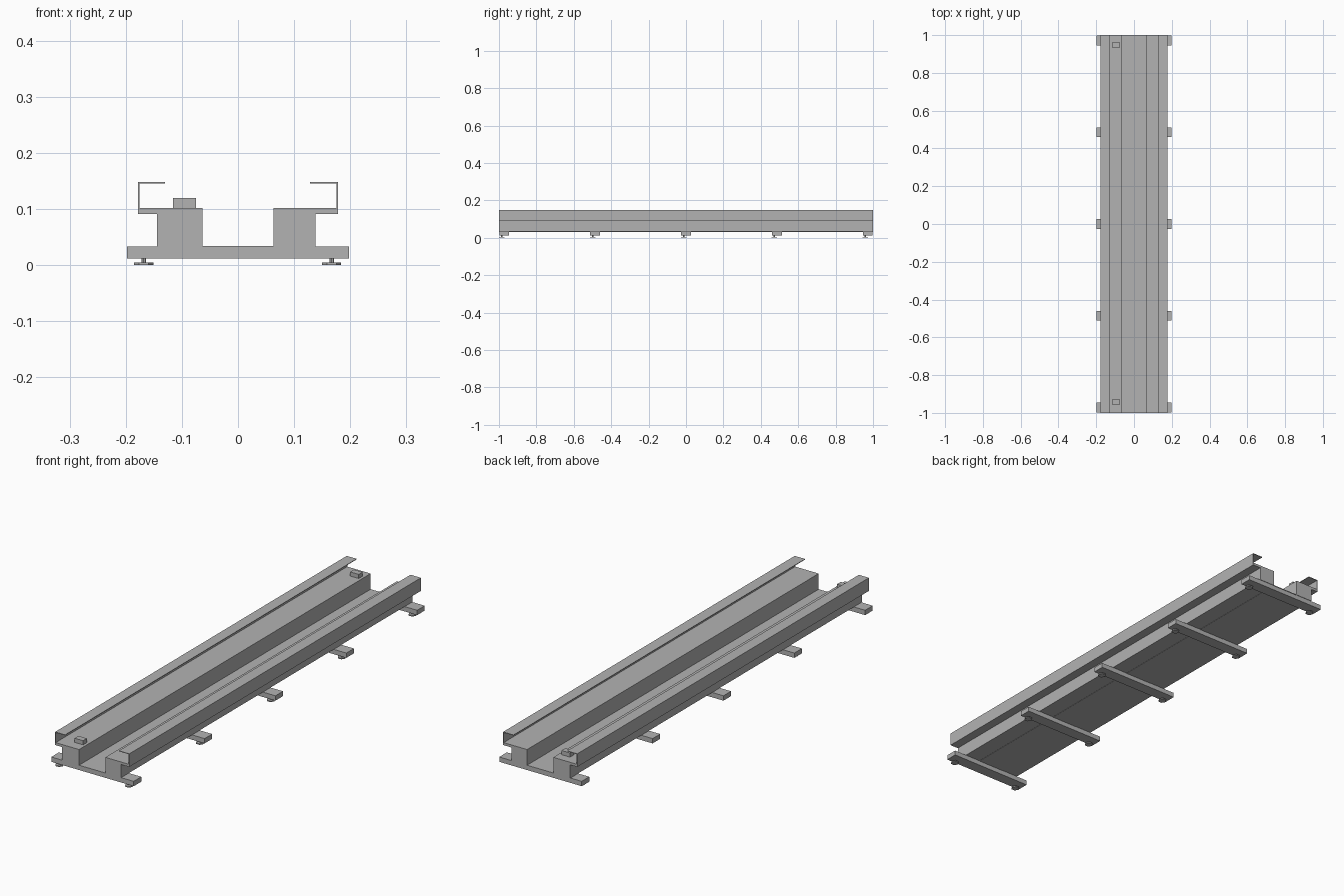
import bpy
import bmesh
from mathutils import Matrix, Vector

cube = bpy.data.objects.get("Cube")
if cube:
    bpy.data.objects.remove(cube, do_unlink=True)

# Single painted steel colour
steel = bpy.data.materials.new("grey steel")
steel.use_nodes = True
GREY = (0.45, 0.45, 0.45, 1)
steel.diffuse_color = GREY
steel.node_tree.nodes["Principled BSDF"].inputs["Base Color"].default_value = GREY


def finish(name, bm):
    bmesh.ops.recalc_face_normals(bm, faces=bm.faces)
    mesh = bpy.data.meshes.new(name)
    bm.to_mesh(mesh)
    bm.free()
    mesh.materials.append(steel)
    obj = bpy.data.objects.new(name, mesh)
    bpy.context.collection.objects.link(obj)
    return obj


def box(name, x0, x1, y0, y1, z0, z1):
    bm = bmesh.new()
    size = Matrix.Diagonal((x1 - x0, y1 - y0, z1 - z0, 1))
    centre = Matrix.Translation(((x0 + x1) / 2, (y0 + y1) / 2, (z0 + z1) / 2))
    bmesh.ops.create_cube(bm, size=1, matrix=centre @ size)
    return finish(name, bm)


def extrude_profile(name, points):
    """Sweep an x-z outline along the full length."""
    bm = bmesh.new()
    face = bm.faces.new([bm.verts.new((x, -1, z)) for x, z in points])
    ext = bmesh.ops.extrude_face_region(bm, geom=[face])
    verts = [v for v in ext["geom"] if isinstance(v, bmesh.types.BMVert)]
    bmesh.ops.translate(bm, verts=verts, vec=Vector((0, 2, 0)))
    return finish(name, bm)


def levelling_foot(name, x, y):
    """Hexagonal pad with a thin stem up to the cross bar."""
    bm = bmesh.new()
    for radius, z0, z1, sides in ((0.017, 0, 0.005, 6), (0.004, 0.005, 0.0125, 8)):
        bmesh.ops.create_cone(
            bm, cap_ends=True, segments=sides, radius1=radius, radius2=radius,
            depth=z1 - z0,
            matrix=Matrix.Translation((x, y, (z0 + z1) / 2)) @ Matrix.Rotation(
                1.5707963, 4, 'Z'))
    return finish(name, bm)


BAR_TOP = 0.033
LEDGE_LOW, LEDGE_TOP, RAIL_TOP = 0.091, 0.102, 0.148
SHEET = 0.0025
INNER, OUTER = 0.063, 0.178

# Side rails: solid beam, overhanging ledge, thin wall and inward lip
for label, side, beam, lip in (("right", -1, 0.144, 0.130), ("left", 1, 0.138, 0.128)):
    outline = [
        (INNER, BAR_TOP), (beam, BAR_TOP), (beam, LEDGE_LOW),
        (OUTER, LEDGE_LOW), (OUTER, RAIL_TOP), (lip, RAIL_TOP),
        (lip, RAIL_TOP - SHEET), (OUTER - SHEET, RAIL_TOP - SHEET),
        (OUTER - SHEET, LEDGE_TOP), (INNER, LEDGE_TOP),
    ]
    extrude_profile(label + "_rail", [(side * x, z) for x, z in outline])

# Thin floor between the beams
box("floor_plate", -INNER, INNER, -1, 1, BAR_TOP - 0.001, BAR_TOP + 0.001)

# Cross bars with a levelling foot at each end
for i in range(5):
    y = (i - 2) * 0.486
    box(f"cross_bar_{i + 1}", -0.198, 0.198, y - 0.026, y + 0.026, 0.012, BAR_TOP)
    for label, x in (("right", -0.168), ("left", 0.167)):
        levelling_foot(f"{label}_foot_{i + 1}", x, y - 0.013)

# Stop blocks on the right rail
for label, y in (("front", -0.942), ("back", 0.948)):
    box(label + "_stop_block", -0.116, -0.075, y - 0.013, y + 0.013, LEDGE_TOP, 0.12)
